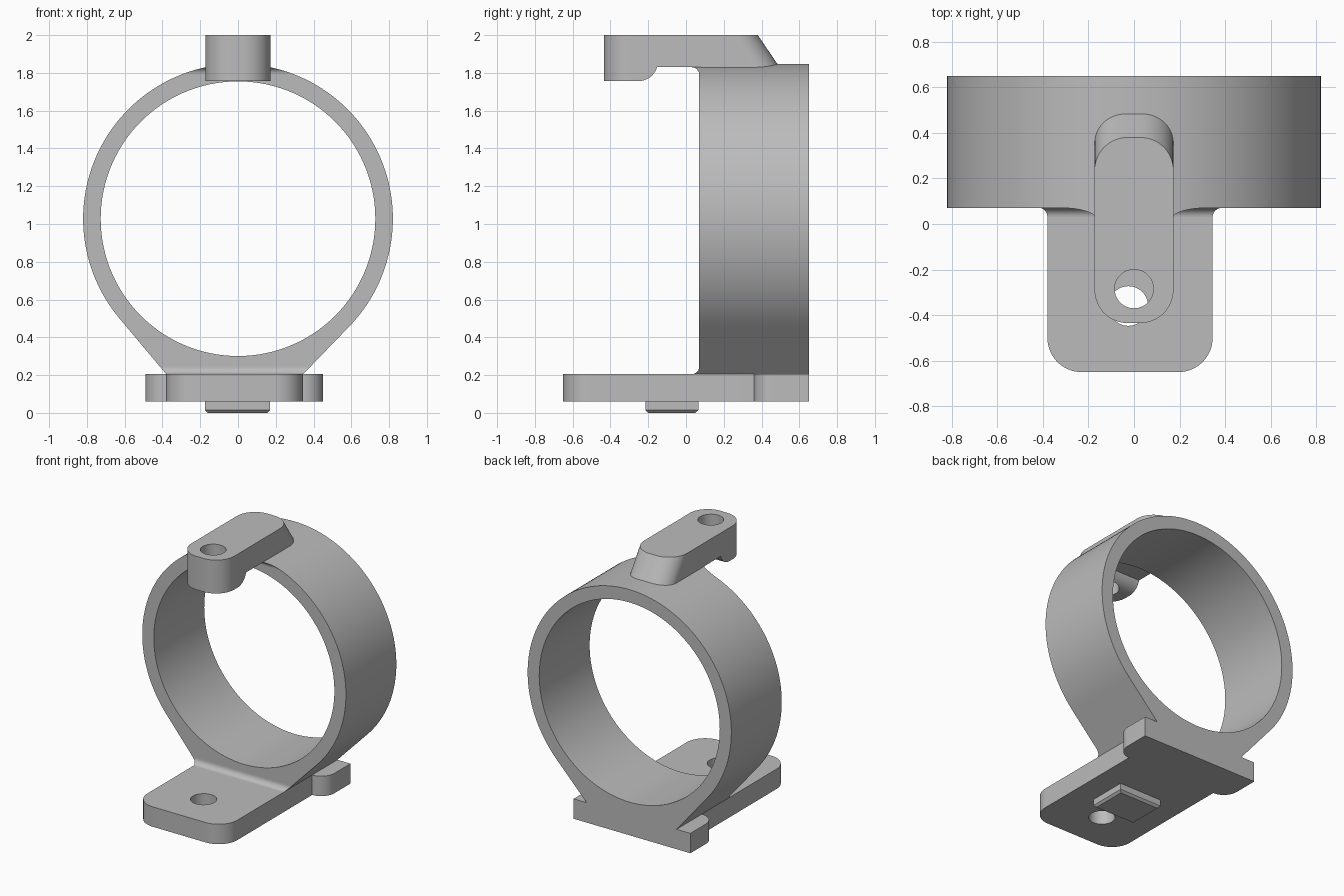
import bpy, bmesh
from math import sin, cos, radians, atan2, acos, hypot, degrees

if "Cube" in bpy.data.objects:
    bpy.data.objects.remove(bpy.data.objects["Cube"], do_unlink=True)

grey = bpy.data.materials.new("plain grey")
grey.use_nodes = True
colour = (0.5, 0.5, 0.5, 1)
grey.diffuse_color = colour
grey.node_tree.nodes["Principled BSDF"].inputs["Base Color"].default_value = colour


def arc(cx, cy, r, a0, a1, n=16):
    steps = [radians(a0 + (a1 - a0) * i / n) for i in range(n + 1)]
    return [(cx + r * cos(a), cy + r * sin(a)) for a in steps]


def rounded_rect(x0, x1, y0, y1, r):
    return (arc(x0 + r, y0 + r, r, 180, 270) + arc(x1 - r, y0 + r, r, 270, 360)
            + arc(x1 - r, y1 - r, r, 0, 90) + arc(x0 + r, y1 - r, r, 90, 180))


def loft(name, loops):
    """Solid through matching loops of 3D points, capped at both ends."""
    bm = bmesh.new()
    rings = [[bm.verts.new(p) for p in loop] for loop in loops]
    n = len(rings[0])
    for a, b in zip(rings, rings[1:]):
        for i in range(n):
            j = (i + 1) % n
            bm.faces.new((a[i], a[j], b[j], b[i]))
    bm.faces.new(rings[0])
    bm.faces.new(rings[-1])
    bmesh.ops.recalc_face_normals(bm, faces=bm.faces)
    mesh = bpy.data.meshes.new(name)
    bm.to_mesh(mesh)
    bm.free()
    mesh.materials.append(grey)
    obj = bpy.data.objects.new(name, mesh)
    bpy.context.collection.objects.link(obj)
    return obj


def prism(name, outline, axis, lo, hi):
    def place(p, d):
        return {"x": (d, *p), "y": (p[0], d, p[1]), "z": (*p, d)}[axis]
    return loft(name, [[place(p, d) for p in outline] for d in (lo, hi)])


def activate(obj):
    bpy.ops.object.select_all(action="DESELECT")
    obj.select_set(True)
    bpy.context.view_layer.objects.active = obj


def combine(obj, tool, operation):
    activate(obj)
    mod = obj.modifiers.new("cut", "BOOLEAN")
    mod.operation, mod.object, mod.solver = operation, tool, "EXACT"
    bpy.ops.object.modifier_apply(modifier=mod.name)
    bpy.data.objects.remove(tool, do_unlink=True)


# Shared dimensions
CZ, R_OUT, R_IN = 1.028, 0.82, 0.727
LEFT, RIGHT = -0.38, 0.345
FRONT, BACK = 0.07, 0.65
BASE_LOW, BASE_TOP = 0.06, 0.205
ARM_LOW, FILLET = 1.83, 0.04


def tangent_angle(x, side):
    """Angle on the ring where a line from the base corner touches it."""
    dz = BASE_TOP - CZ
    return degrees(atan2(dz, x) + side * acos(R_OUT / hypot(x, dz)))


# Ring with tangent gussets down to the base
start, end = tangent_angle(RIGHT, 1), tangent_angle(LEFT, -1) % 360
outline = [(LEFT, BASE_TOP), (RIGHT, BASE_TOP)] + arc(0, CZ, R_OUT, start, end, 120)
ring = prism("ring", outline, "y", FRONT, BACK)
combine(ring, prism("bore", arc(0, CZ, R_IN, 0, 357, 119), "y", -1, 1), "DIFFERENCE")

# Base plate with rounded front corners and two rear wings
plan = (arc(LEFT + 0.15, -0.5, 0.15, 180, 270) + arc(RIGHT - 0.15, -0.5, 0.15, 270, 360)
        + arc(RIGHT, 0.465, 0.105, 270, 360) + [(0.45, BACK), (-0.49, BACK)]
        + arc(LEFT, 0.47, 0.11, 180, 270))
base = prism("base_plate", plan, "z", BASE_LOW, BASE_TOP)
combine(base, prism("base_hole", arc(-0.025, -0.36, 0.087, 0, 352.5, 47), "z", -1, 1), "DIFFERENCE")


# Chamfered locating pad below the base
def pad_loop(inset, z):
    x0, x1, y0, y1 = -0.175 + inset, 0.17 - inset, -0.215 + inset, 0.065 - inset
    return [(x0, y0, z), (x1, y0, z), (x1, y1, z), (x0, y1, z)]


pad = loft("locating_pad", [pad_loop(0, BASE_LOW), pad_loop(0, 0.015), pad_loop(0.015, 0)])

# Top arm: round-ended plan with a sloping back, trimmed by its side profile
top_plan = rounded_rect(-0.173, 0.173, -0.435, 0.38, 0.145)
low_plan = rounded_rect(-0.173, 0.173, -0.435, 0.584, 0.145)
arm = loft("top_arm", [[(*p, 2.0) for p in top_plan], [(*p, 1.7) for p in low_plan]])
side = ([(-0.6, 2.1), (-0.6, 1.757)] + arc(-0.25, 1.857, 0.1, 270, 344)
        + [(-0.154, ARM_LOW), (FRONT + 0.01, ARM_LOW), (FRONT + 0.01, 1.78), (0.7, 1.78), (0.7, 2.1)])
combine(arm, prism("arm_profile", side, "x", -0.5, 0.5), "INTERSECT")
combine(arm, prism("arm_hole", arc(0, -0.285, 0.085, 0, 352.5, 47), "z", 1, 3), "DIFFERENCE")


# Fillets joining the ring's front face to the arm and the base
def fillet(name, z, direction):
    bend = arc(FRONT - FILLET, z + direction * FILLET, FILLET, -90 * direction, 0, 10)
    deep = FRONT + 0.02
    strip = prism(name, bend + [(deep, z + direction * FILLET), (deep, z)], "x", -0.6, 0.6)
    combine(strip, prism("limit", outline, "y", -0.2, 0.3), "INTERSECT")
    return strip


fillets = [fillet("arm_fillet", ARM_LOW, -1), fillet("base_fillet", BASE_TOP, 1)]

# Smooth the curves and keep the machined edges sharp
for part in [ring, base, pad, arm] + fillets:
    activate(part)
    bpy.ops.object.shade_smooth_by_angle(angle=radians(25))
